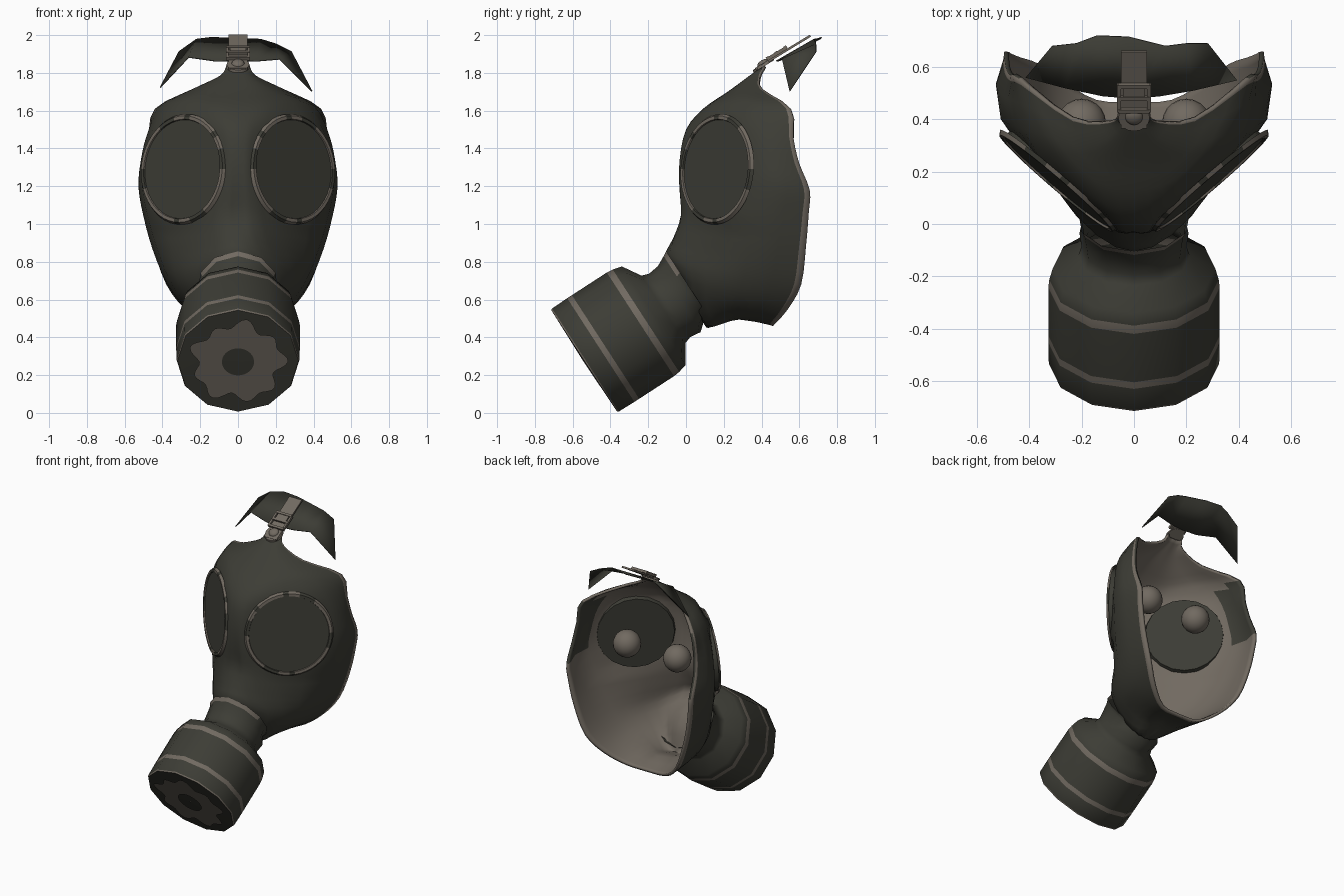
import bpy, bmesh, math
from mathutils import Vector, Matrix

if "Cube" in bpy.data.objects:
    bpy.data.objects.remove(bpy.data.objects["Cube"])


def material(name, rgb):
    m = bpy.data.materials.new(name)
    m.diffuse_color = (*rgb, 1)
    m.use_nodes = True
    m.node_tree.nodes["Principled BSDF"].inputs["Base Color"].default_value = m.diffuse_color
    return m


RUBBER = material("dark_rubber", (0.046, 0.046, 0.036))
WORN = material("worn_grey_brown", (0.165, 0.143, 0.118))


def make(name, bm, mats, angle=40):
    me = bpy.data.meshes.new(name)
    bm.to_mesh(me)
    bm.free()
    for m in mats:
        me.materials.append(m)
    ob = bpy.data.objects.new(name, me)
    bpy.context.collection.objects.link(ob)
    bpy.ops.object.select_all(action='DESELECT')
    ob.select_set(True)
    bpy.context.view_layer.objects.active = ob
    bpy.ops.object.shade_smooth_by_angle(angle=math.radians(angle))
    return ob


def grid(rows, rule=lambda i, j, c: 0, close=False):
    """Quad sheet through rows of points; rule picks each face's material."""
    bm = bmesh.new()
    vs = [[bm.verts.new(p) for p in r] for r in rows]
    n = len(rows[0])
    for i in range(len(rows) - 1):
        for j in range(n if close else n - 1):
            k = (j + 1) % n
            f = bm.faces.new((vs[i][j], vs[i + 1][j], vs[i + 1][k], vs[i][k]))
            f.material_index = rule(i, j, f.calc_center_median())
    return bm


def spline(pts, steps):
    """Catmull-Rom through pts; steps(span) gives the sample positions."""
    out = []
    for i in range(len(pts) - 1):
        b, c = pts[i], pts[i + 1]
        a = pts[i - 1] if i else b * 2 - c
        d = pts[i + 2] if i + 2 < len(pts) else c * 2 - b
        for t in steps(i):
            out.append(0.5 * (2 * b + (c - a) * t + (2 * a - 5 * b + 4 * c - d) * t * t
                              + (3 * b - a - 3 * c + d) * t ** 3))
    return out + [pts[-1]]


# Face shell: four guide lines running from forehead tongue to chin
nose = [(.40, 1.83), (.33, 1.78), (.22, 1.70), (.09, 1.61), (0, 1.50), (-.03, 1.35), (-.03, 1.2),
        (-.02, 1.05), (-.07, .92), (-.10, .82), (.06, .65), (.10, .47), (.12, .45)]
nose = [(0, y, z) for y, z in nose]
brow = [(.02, .40, 1.83), (.04, .33, 1.78), (.10, .23, 1.70), (.17, .14, 1.62), (.14, .06, 1.5),
        (.12, .02, 1.35), (.12, .01, 1.2), (.13, .01, 1.04), (.16, .0, .90), (.22, .03, .74),
        (.15, .05, .58), (.07, .12, .46), (0, .22, .485)]
cheek = [(.045, .405, 1.83), (.07, .35, 1.785), (.18, .30, 1.715), (.35, .34, 1.64), (.45, .37, 1.5),
         (.495, .39, 1.33), (.508, .40, 1.2), (.475, .37, 1.03), (.425, .33, .86), (.36, .30, .70),
         (.27, .28, .58), (.12, .27, .50), (0, .32, .50)]
rim = [(.06, .41, 1.84), (.095, .39, 1.785), (.24, .405, 1.715), (.44, .555, 1.61), (.475, .57, 1.45),
       (.49, .60, 1.32), (.495, .655, 1.18), (.485, .65, 1.06), (.45, .635, .88), (.38, .61, .68),
       (.28, .54, .55), (.15, .47, .47), (0, .46, .46)]

thirds = lambda i: (0, 1 / 3, 2 / 3)
across = lambda i: (0, .12, .5) if i == 0 else (0, .5, .88) if i == 5 else (0, 1 / 3, 2 / 3)
lines = [spline([Vector(p) for p in ln], thirds) for ln in (nose, brow, cheek, rim)]
rows = []
for pts in zip(*lines):
    left = [Vector((-p.x, p.y, p.z)) for p in reversed(pts[1:])]
    rows.append(spline(left + list(pts), across))

# Flatten the shell behind each round lens
LENS_R = .28


def lens_frame(s):
    u = Vector((.76 * s, .65, 0)).normalized()
    n = Vector((.644 * s, -.752, .076)).normalized()
    m = Matrix((u, n.cross(u) * s, n)).transposed().to_4x4()
    m.translation = (.29 * s, .165, 1.29)
    return m


for s in (-1, 1):
    inv = lens_frame(s).inverted()
    for r in rows:
        for p in r:
            q = inv @ p
            if math.hypot(q.x, q.y) < LENS_R + .02 and abs(q.z) < .15:
                q.z = 0
                p[:] = lens_frame(s) @ q


def shell_rule(i, j, c):
    temple = 1.2 < c.z < 1.6                        # temples are dark inside too
    if j in (0, 17):
        return 5 if temple else 1                   # worn edge strip
    return 3 if temple and (j < 3 or j > 14) else 0


bm = grid(rows, shell_rule)
bmesh.ops.remove_doubles(bm, verts=bm.verts, dist=.0005)
bm.normal_update()
front = min(bm.faces, key=lambda f: (f.calc_center_median() - Vector((0, -.03, 1.28))).length)
if front.normal.y > 0:
    bmesh.ops.reverse_faces(bm, faces=bm.faces)
# slot n is the outside, slot n + 1 the inside of the same face
shell = make("face_shell", bm, [RUBBER, WORN, WORN, RUBBER, RUBBER, WORN, RUBBER], 60)
mod = shell.modifiers.new("thickness", 'SOLIDIFY')
mod.thickness, mod.offset = .018, -1
mod.material_offset, mod.material_offset_rim = 1, 1

# Lenses, worn lens rings and the round balls behind them
for s, side in ((-1, "left"), (1, "right")):
    frame = lens_frame(s)
    bm = bmesh.new()
    bmesh.ops.create_cone(bm, cap_ends=True, segments=20, radius1=.255, radius2=.27, depth=.05,
                          matrix=frame @ Matrix.Translation((0, 0, -.02)))
    make(side + "_lens", bm, [RUBBER])

    ring = [[frame @ Vector((r * math.cos(a), r * math.sin(a), h))
             for a in (k * math.tau / 48 for k in range(48))]
            for r, h in ((.262, .004), (.265, .013), (.283, .013), (.294, -.004))]
    bm = grid(ring, lambda i, j, c: int(math.sin(j * .52) + math.sin(j * 1.31 + 1) > -.45), True)
    bmesh.ops.recalc_face_normals(bm, faces=bm.faces)
    make(side + "_lens_ring", bm, [RUBBER, WORN])

    bm = bmesh.new()
    bmesh.ops.create_uvsphere(bm, u_segments=20, v_segments=12, radius=.093,
                              matrix=Matrix.Translation((.2 * s, .385, 1.3)))
    make(side + "_eye_ball", bm, [WORN])

# Filter canister and neck, turned around one tilted axis
AXIS = Vector((0, .84, .545)).normalized()
UP = Vector((0, -.545, .84)).normalized()


def turned(t, r, a):
    return Vector((0, -.17, .515)) + AXIS * t + UP * (r * math.cos(a)) + Vector((r * math.sin(a), 0, 0))


def neck_fit(t, a):
    """The neck narrows towards the chin so its end stays inside the shell."""
    return 1 - (.32 * math.sin(a / 2) ** 2 if t > .2 else 0)


profile = [(-.445, .001), (-.44, .32), (-.432, .325), (-.335, .327), (-.305, .327), (-.085, .327),
           (-.05, .323), (0, .310), (.06, .213), (.10, .2), (.16, .208), (.215, .236), (.24, .25)]
rings = [[turned(t, r * neck_fit(t, a), a) for a in (k * math.tau / 12 for k in range(12))]
         for t, r in profile]
bm = grid(rings, lambda i, j, c: int(i in (1, 3, 5) or (i == 11 and j in (0, 1, 10, 11))), True)
bmesh.ops.recalc_face_normals(bm, faces=bm.faces)
make("filter_canister", bm, [RUBBER, WORN], 50)

# Worn, ragged patch on the canister front
N = 72
patch = [[turned(-.45, (.085, .235 + .022 * math.sin(9 * a) + .015 * math.sin(5 * a + 1))[k], a)
          for a in (j * math.tau / N for j in range(N))] for k in (0, 1)]
bm = grid(patch, close=True)
bm.normal_update()
if next(iter(bm.faces)).normal.y > 0:
    bmesh.ops.reverse_faces(bm, faces=bm.faces)
make("filter_front_patch", bm, [WORN])

# Broad torn head strap
inner = [(-.41, .56, 1.72), (-.26, .52, 1.88), (-.12, .49, 1.86), (0, .48, 1.86),
         (.10, .49, 1.86), (.22, .51, 1.87), (.39, .55, 1.70)]
outer = [(-.31, .68, 1.91), (-.22, .69, 1.975), (-.14, .72, 1.985), (-.02, .715, 1.98),
         (.12, .68, 1.975), (.20, .69, 1.95), (.28, .69, 1.91)]
strap = make("head_strap", grid([inner, outer]), [RUBBER], 30)
strap.modifiers.new("thickness", 'SOLIDIFY').thickness = .006

# Forehead tab, buckle bars and rivet, all laid along the tab slope
SLOPE = Matrix.Translation((0, .40, 1.835)) @ Matrix.Rotation(math.atan2(.158, .26), 4, 'X')


def tab_box(name, x, y, z, size):
    bm = bmesh.new()
    bmesh.ops.create_cube(bm, size=1, matrix=SLOPE @ Matrix.Translation((x, y, z)) @ Matrix.Diagonal((*size, 1)))
    make(name, bm, [WORN])


tab_box("forehead_tab", 0, .135, .004, (.10, .34, .012))
for s in (-1, 1):
    tab_box("buckle_side", .057 * s, .105, .016, (.014, .12, .018))
for y in (.05, .105, .16):
    tab_box("buckle_bar", 0, y, .02, (.12, .016, .016))
tab_box("strap_loop", 0, .125, .017, (.085, .055, .012))
bm = bmesh.new()
bmesh.ops.create_uvsphere(bm, u_segments=14, v_segments=8, radius=.034,
                          matrix=SLOPE @ Matrix.Translation((0, .015, .01)) @ Matrix.Diagonal((1, 1, .5, 1)))
make("rivet", bm, [WORN])
bm = bmesh.new()
bmesh.ops.create_cone(bm, cap_ends=True, segments=16, radius1=.064, radius2=.06, depth=.014,
                      matrix=SLOPE @ Matrix.Translation((0, .01, 0)))
make("rivet_plate", bm, [WORN])
